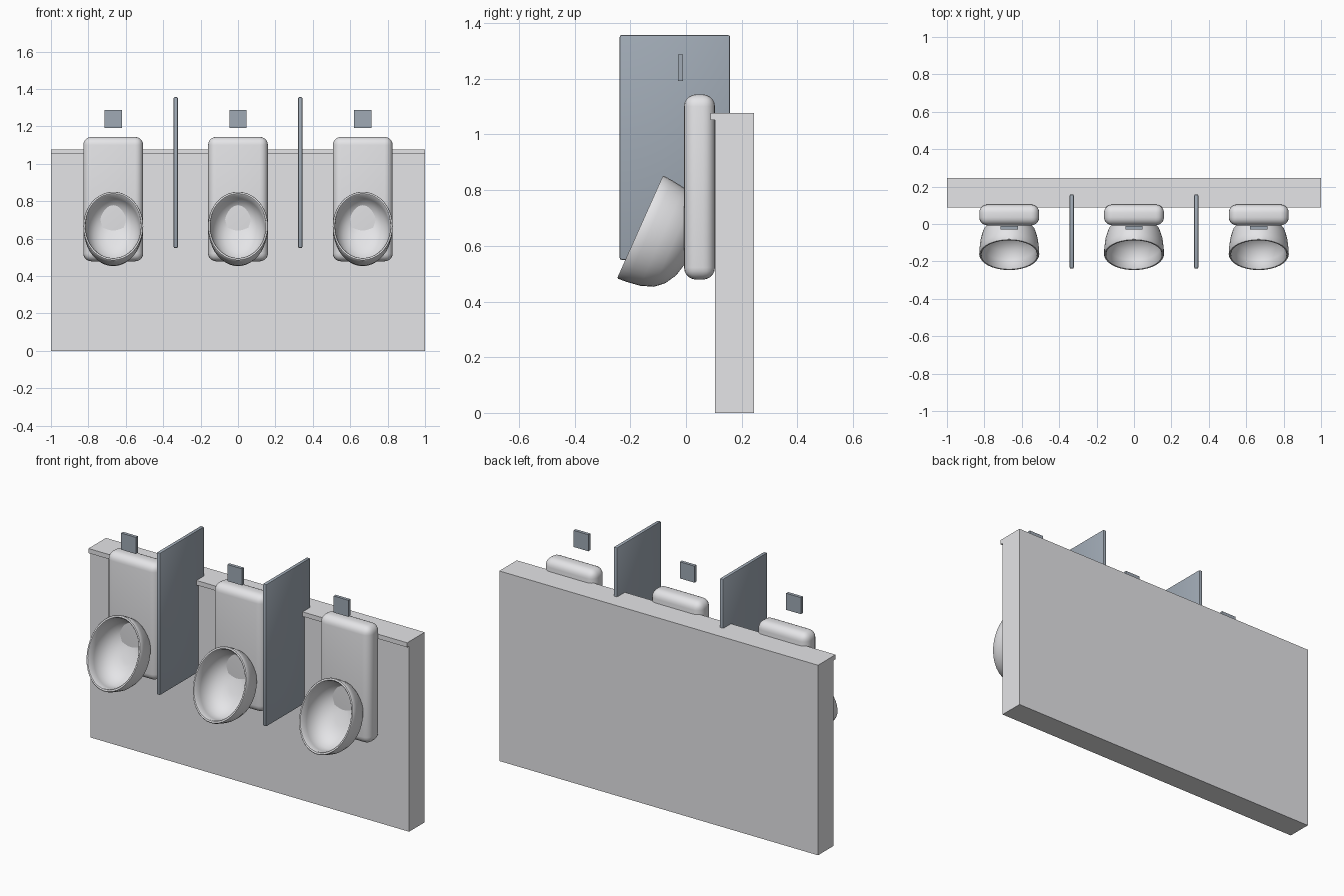
import bpy, bmesh, math
from mathutils import Vector

if "Cube" in bpy.data.objects:
    bpy.data.objects.remove(bpy.data.objects["Cube"])


def material(name, rgb):
    m = bpy.data.materials.new(name)
    m.diffuse_color = (*rgb, 1)
    m.use_nodes = True
    m.node_tree.nodes["Principled BSDF"].inputs["Base Color"].default_value = m.diffuse_color
    return m


CERAMIC = material("pale ceramic", (0.78, 0.78, 0.80))
SLATE = material("slate grey", (0.35, 0.40, 0.46))


def finish(name, bm, mat, smooth=True):
    bmesh.ops.recalc_face_normals(bm, faces=bm.faces)
    me = bpy.data.meshes.new(name)
    bm.to_mesh(me)
    bm.free()
    me.materials.append(mat)
    ob = bpy.data.objects.new(name, me)
    bpy.context.collection.objects.link(ob)
    if smooth:
        bpy.context.view_layer.objects.active = ob
        ob.select_set(True)
        bpy.ops.object.shade_smooth_by_angle(angle=math.radians(40))
        ob.select_set(False)
    return ob


def box(name, lo, hi, mat, bevel=0, segments=4):
    bm = bmesh.new()
    bmesh.ops.create_cube(bm, size=1)
    for v in bm.verts:
        v.co = Vector([(a + b) / 2 + c * (b - a) for a, b, c in zip(lo, hi, v.co)])
    if bevel:
        bmesh.ops.bevel(bm, geom=bm.edges[:], offset=bevel, segments=segments,
                        profile=0.5, affect='EDGES')
    return finish(name, bm, mat, bevel > 0)


def bowl(name, cx):
    # (depth along the tilted axis, radius): outside back, round the rim, inside
    profile = [(0.203, 0.05), (0.189, 0.107), (0.165, 0.148), (0.133, 0.176),
               (0.086, 0.193), (0.037, 0.200), (0.004, 0.202), (0, 0.199),
               (0, 0.190), (0.004, 0.186), (0.05, 0.182), (0.098, 0.167),
               (0.130, 0.130), (0.148, 0.09), (0.154, 0.045)]
    n = 40
    centre = Vector((cx, -0.165, 0.668))
    axis, up = Vector((0, 0.913, -0.408)), Vector((0, 0.408, 0.913))
    bm = bmesh.new()
    rings = []
    for d, r in profile:
        ring = []
        for i in range(n):
            a = math.tau * i / n
            ring.append(bm.verts.new(centre + axis * d + up * (r * math.sin(a))
                                     + Vector((r * 0.795 * math.cos(a), 0, 0))))
        rings.append(ring)
    for p, q in zip(rings, rings[1:]):
        for i in range(n):
            j = (i + 1) % n
            bm.faces.new((p[i], p[j], q[j], q[i]))
    bm.faces.new(rings[0])
    bm.faces.new(rings[-1])
    return finish(name, bm, CERAMIC)


# Low wall: one L-shaped profile with a small lip along the top front
bm = bmesh.new()
section = [(0.105, 0), (0.245, 0), (0.245, 1.078), (0.088, 1.078),
           (0.088, 1.052), (0.105, 1.052)]
face = bm.faces.new([bm.verts.new((-1, y, z)) for y, z in section])
ext = bmesh.ops.extrude_face_region(bm, geom=[face])
bmesh.ops.translate(bm, vec=(2, 0, 0),
                    verts=[g for g in ext["geom"] if isinstance(g, bmesh.types.BMVert)])
finish("wall", bm, CERAMIC, False)

# Three urinals, each with a back plate, tilted bowl and flush sensor
for i, x in enumerate((-0.667, 0, 0.667), 1):
    box(f"back_plate_{i}", (x - 0.16, -0.007, 0.479), (x + 0.16, 0.104, 1.144),
        CERAMIC, 0.043, 5)
    bowl(f"bowl_{i}", x)
    box(f"flush_sensor_{i}", (x - 0.046, -0.029, 1.193), (x + 0.046, -0.011, 1.287), SLATE)

# Two privacy partitions between them
for i, x in enumerate((-0.333, 0.333), 1):
    box(f"partition_{i}", (x - 0.011, -0.238, 0.55), (x + 0.011, 0.158, 1.357),
        SLATE, 0.006, 2)
